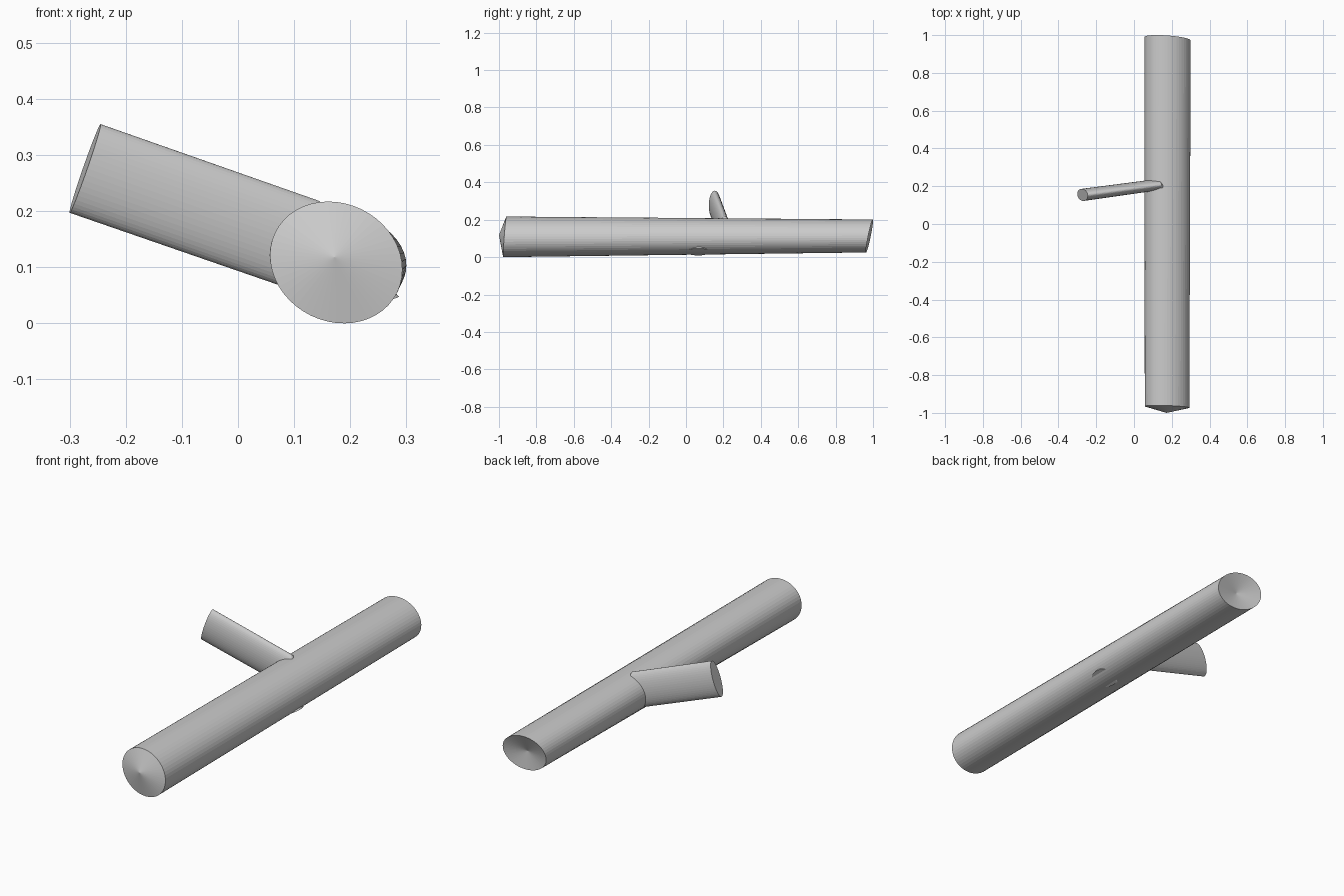
import bpy
from math import sin, cos, pi
from mathutils import Vector

if "Cube" in bpy.data.objects:
    bpy.data.objects.remove(bpy.data.objects["Cube"])

SIDES = 48


def ring(centre, u, v):
    """Ellipse from a centre and two half-axis vectors."""
    c, u, v = Vector(centre), Vector(u), Vector(v)
    return [c + u * cos(2 * pi * i / SIDES) + v * sin(2 * pi * i / SIDES)
            for i in range(SIDES)]


def loft(name, rings, start_tip, end_tip):
    """Skin a row of rings and close each end with a fan to a tip."""
    verts = [p for r in rings for p in r]
    faces = []
    for k in range(len(rings) - 1):
        a, b = k * SIDES, (k + 1) * SIDES
        for i in range(SIDES):
            j = (i + 1) % SIDES
            faces.append((a + i, a + j, b + j, b + i))
    s = len(verts)
    last = s - SIDES
    verts += [Vector(start_tip), Vector(end_tip)]
    for i in range(SIDES):
        j = (i + 1) % SIDES
        faces.append((s, j, i))
        faces.append((s + 1, last + i, last + j))
    mesh = bpy.data.meshes.new(name)
    mesh.from_pydata(verts, [], faces)
    mesh.update()
    obj = bpy.data.objects.new(name, mesh)
    bpy.context.collection.objects.link(obj)
    return obj


# Main log: slightly tapering oval, pointed front cap, dished back cap
loft("log",
     [ring((0.175, -0.969, 0.1085), (0.118, -0.004, -0.0127), (0, 0.008, 0.1078)),
      ring((0.178, 0.981, 0.113), (0.122, -0.009, -0.010), (0, 0.017, 0.0875))],
     (0.172, -1.0, 0.118), (0.178, 0.955, 0.113))

# Side branch: flattened oval, its root bends inside the log and just pokes
# through underneath
loft("branch",
     [ring((0.236, 0.065, 0.028), (0, -0.065, 0), (0.051, 0, 0.019)),
      ring((0.115, 0.207, 0.141), (0, -0.030, 0), (0.030, 0, 0.077)),
      ring((-0.2725, 0.154, 0.276), (0.004, -0.032, 0), (0.0275, 0, 0.079))],
     (0.236, 0.065, 0.028), (-0.2725, 0.154, 0.276))

# Face outward and keep the cut ends crisp
for obj in bpy.context.collection.objects:
    bpy.context.view_layer.objects.active = obj
    obj.select_set(True)
    bpy.ops.object.mode_set(mode='EDIT')
    bpy.ops.mesh.select_all(action='SELECT')
    bpy.ops.mesh.normals_make_consistent(inside=False)
    bpy.ops.object.mode_set(mode='OBJECT')
    obj.select_set(False)
